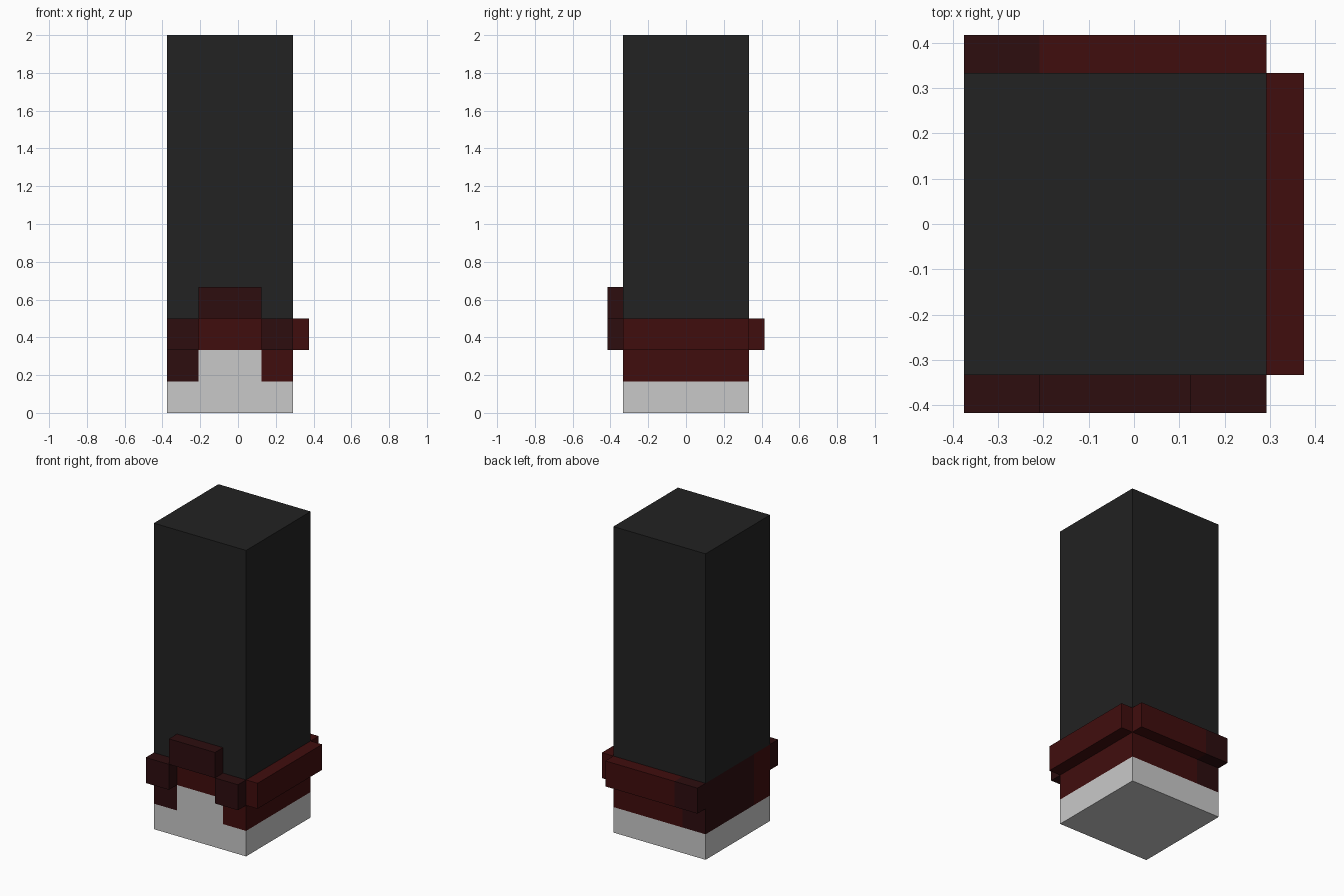
import bpy, bmesh
from mathutils import Vector

if "Cube" in bpy.data.objects:
    bpy.data.objects.remove(bpy.data.objects["Cube"])

U = 1 / 6            # one block unit
X0, X1 = -0.375, 0.2917
Y = 2 * U
T = U / 2            # plate thickness


def material(name, rgb):
    m = bpy.data.materials.new(name)
    m.diffuse_color = (*rgb, 1)
    m.use_nodes = True
    m.node_tree.nodes["Principled BSDF"].inputs["Base Color"].default_value = m.diffuse_color
    return m


CHARCOAL, GREY, RED, DARK = range(4)
mats = [
    material("charcoal", (0.016, 0.016, 0.016)),
    material("light_grey", (0.584, 0.584, 0.584)),
    material("deep_red", (0.051, 0.004, 0.004)),
    material("dark_maroon", (0.026, 0.004, 0.0048)),
]


def box(name, lo, hi, rule, cuts=()):
    """Box from lo to hi, sliced at cuts (axis, position), coloured by rule."""
    bm = bmesh.new()
    bmesh.ops.create_cube(bm, size=1)
    lo, hi = Vector(lo), Vector(hi)
    for v in bm.verts:
        v.co = Vector([lo[i] + (v.co[i] + 0.5) * (hi[i] - lo[i]) for i in range(3)])
    for axis, pos in cuts:
        co, no = Vector(), Vector()
        co[axis], no[axis] = pos, 1
        bmesh.ops.bisect_plane(bm, geom=bm.verts[:] + bm.edges[:] + bm.faces[:],
                               plane_co=co, plane_no=no)
    bm.normal_update()
    for f in bm.faces:
        f.material_index = rule(f.calc_center_median(), f.normal)
    mesh = bpy.data.meshes.new(name)
    bm.to_mesh(mesh)
    bm.free()
    for m in mats:
        mesh.materials.append(m)
    ob = bpy.data.objects.new(name, mesh)
    bpy.context.collection.objects.link(ob)
    return ob


# Leg column: charcoal above, red boot band, pale sole
def leg_colour(c, n):
    if c.z > 3 * U:
        return CHARCOAL
    if c.z < U:
        return GREY
    if n.y < -0.5:                                   # front with pale opening
        if X0 + U < c.x < X1 - U:
            return RED if c.z > 2 * U else GREY
        return DARK if c.x < 0 else RED
    if n.y > 0.5:                                    # back
        return DARK if c.x < X0 + U else RED
    if n.x < -0.5:                                   # inner side
        return RED if c.y < -U else DARK
    return RED


box("leg_column", (X0, -Y, 0), (X1, Y, 2), leg_colour,
    [(2, U), (2, 2 * U), (2, 3 * U), (0, X0 + U), (0, X1 - U), (1, -U)])

# Raised cuff plates: name, min corner, max corner, colour
plates = [
    ("front_left_cuff", (X0, -Y - T, 2 * U), (X0 + U, -Y, 3 * U), DARK),
    ("front_top_cuff", (X0 + U, -Y - T, 3 * U), (X1 - U, -Y, 4 * U), DARK),
    ("front_right_cuff", (X1 - U, -Y - T, 2 * U), (X1, -Y, 3 * U), DARK),
    ("side_cuff", (X1, -Y, 2 * U), (X1 + T, Y, 3 * U), RED),
    ("back_cuff_dark_end", (X0, Y, 2 * U), (X0 + U, Y + T, 3 * U), DARK),
    ("back_cuff", (X0 + U, Y, 2 * U), (X1, Y + T, 3 * U), RED),
]
for name, lo, hi, colour in plates:
    box(name, lo, hi, lambda c, n, k=colour: k)
